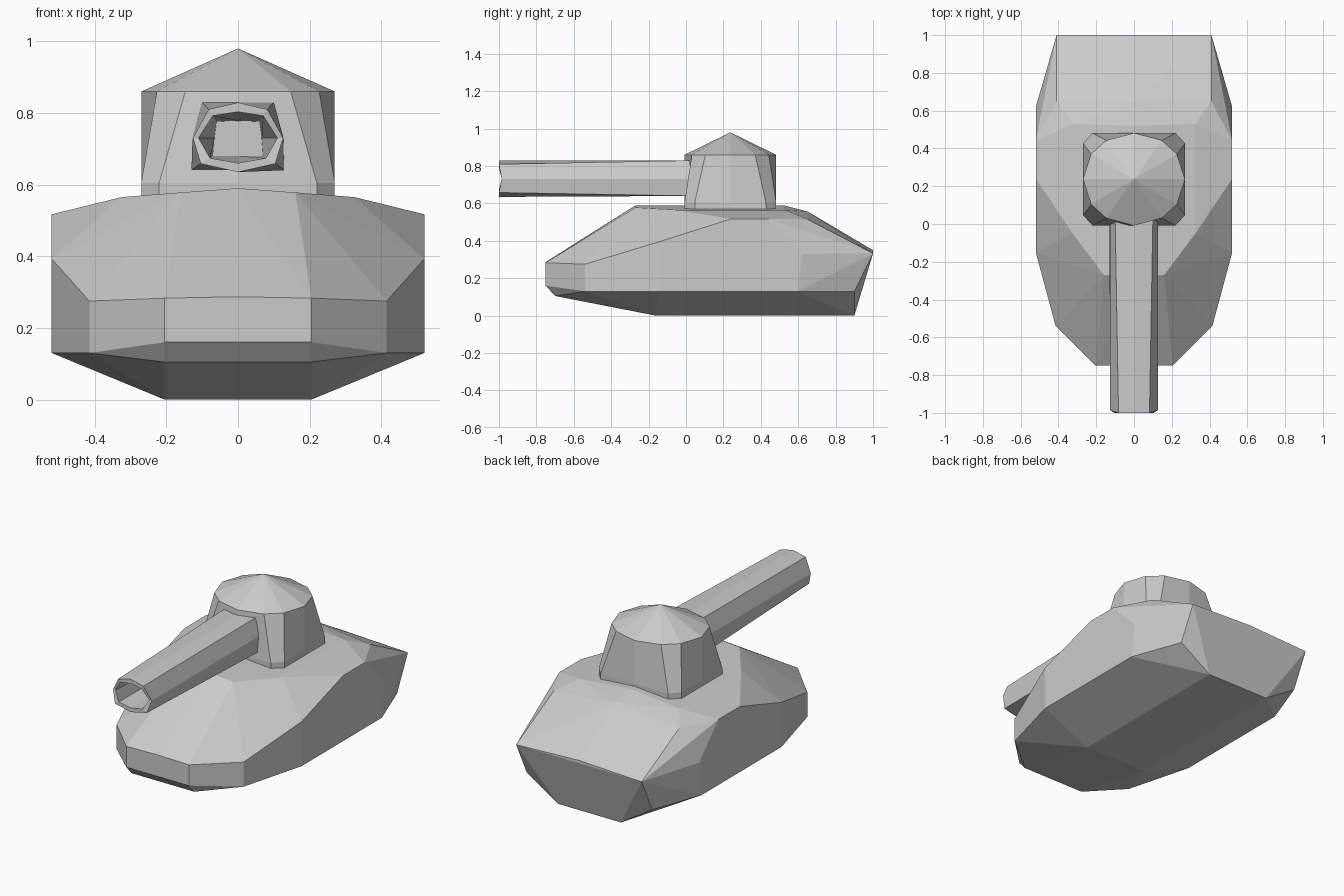
import bpy, bmesh
from math import cos, sin, radians

if "Cube" in bpy.data.objects:
    bpy.data.objects.remove(bpy.data.objects["Cube"])


def finish(name, bm):
    bmesh.ops.recalc_face_normals(bm, faces=bm.faces)
    mesh = bpy.data.meshes.new(name)
    bm.to_mesh(mesh)
    bm.free()
    obj = bpy.data.objects.new(name, mesh)
    bpy.context.collection.objects.link(obj)
    return obj


def loft(name, rings):
    """Skin a list of equal-sized rings and cap both ends."""
    bm = bmesh.new()
    loops = [[bm.verts.new(p) for p in ring] for ring in rings]
    n = len(loops[0])
    for a, b in zip(loops, loops[1:]):
        for i in range(n):
            j = (i + 1) % n
            bm.faces.new((a[i], a[j], b[j], b[i]))
    bm.faces.new(loops[0])
    bm.faces.new(loops[-1])
    return finish(name, bm)


# Hull: convex faceted body, right-hand corner points mirrored
hull_half = [
    (0.205, -0.16, 0), (0.205, 0.90, 0),                               # belly
    (0.205, -0.70, 0.105), (0.205, -0.75, 0.16), (0.205, -0.75, 0.283),  # nose
    (0.415, -0.54, 0.13), (0.415, -0.54, 0.275),
    (0.52, -0.15, 0.13), (0.52, -0.15, 0.393),                         # sides
    (0.52, 0.24, 0.517), (0.52, 0.44, 0.517),
    (0.52, 0.62, 0.33), (0.52, 0.60, 0.13),
    (0.41, 0.90, 0.13), (0.41, 1.0, 0.333), (0.41, 0.65, 0.515),       # tail
    (0.16, -0.27, 0.578), (0.325, -0.05, 0.565), (0.325, 0.53, 0.565),  # deck
]
hull_centre = [(0, -0.75, 0.287), (0, -0.27, 0.59), (0, 0.52, 0.59),
               (0, 0.65, 0.557), (0, 1.0, 0.35)]
bm = bmesh.new()
for x, y, z in hull_half:
    bm.verts.new((x, y, z))
    bm.verts.new((-x, y, z))
for p in hull_centre:
    bm.verts.new(p)
bmesh.ops.convex_hull(bm, input=bm.verts)
bmesh.ops.dissolve_limit(bm, angle_limit=radians(1), verts=bm.verts, edges=bm.edges)
finish("hull", bm)

# Turret: chamfered square base blending into a round rim under a conical roof
CY = 0.237
quarter = [(0.27, 0), (0.27, 0.19), (0.22, 0.245)]
base = (quarter + [(0, 0.245)] + [(-x, y) for x, y in quarter[::-1]]
        + [(-x, -y) for x, y in quarter[1:]] + [(0, -0.245)]
        + [(x, -y) for x, y in quarter[:0:-1]])
angles = [q + a for q in (0, 90, 180, 270) for a in (0, 33, 57)]
rim = [(0.27 * cos(radians(a)), 0.245 * sin(radians(a))) for a in angles]
rings = [[(x, y + CY, z) for x, y in ring]
         for ring, z in ((base, 0.55), (base, 0.605), (rim, 0.86))]
turret = loft("turret", rings)
bm = bmesh.new()
bm.from_mesh(turret.data)
top = max(bm.faces, key=lambda f: f.calc_center_median().z)
apex = bmesh.ops.poke(bm, faces=[top])["verts"][0]
apex.co = (0, CY, 0.98)
bm.to_mesh(turret.data)
bm.free()


# Gun barrel: eight-sided tube with an open bore
def barrel_ring(half, y, side_y):
    """half runs top centre, shoulder, side, lower corner, bottom centre."""
    pts = half + [(-x, z) for x, z in half[3:0:-1]]
    return [(x, side_y if i in (2, 6) else y, z) for i, (x, z) in enumerate(pts)]


root = [(0, 0.83), (0.10, 0.83), (0.127, 0.73), (0.13, 0.64), (0, 0.64)]
muzzle = [(0, 0.829), (0.082, 0.81), (0.126, 0.73), (0.104, 0.658), (0, 0.635)]
mouth = [(0, 0.803), (0.07, 0.792), (0.11, 0.73), (0.078, 0.674), (0, 0.66)]
bore = [(0, 0.778), (0.06, 0.776), (0.066, 0.73), (0.07, 0.68), (0, 0.68)]
loft("gun_barrel", [barrel_ring(root, 0.04, 0.04),
                    barrel_ring(muzzle, -1.0, -0.985),
                    barrel_ring(mouth, -1.0, -0.985),
                    barrel_ring(bore, -0.05, -0.05)])
